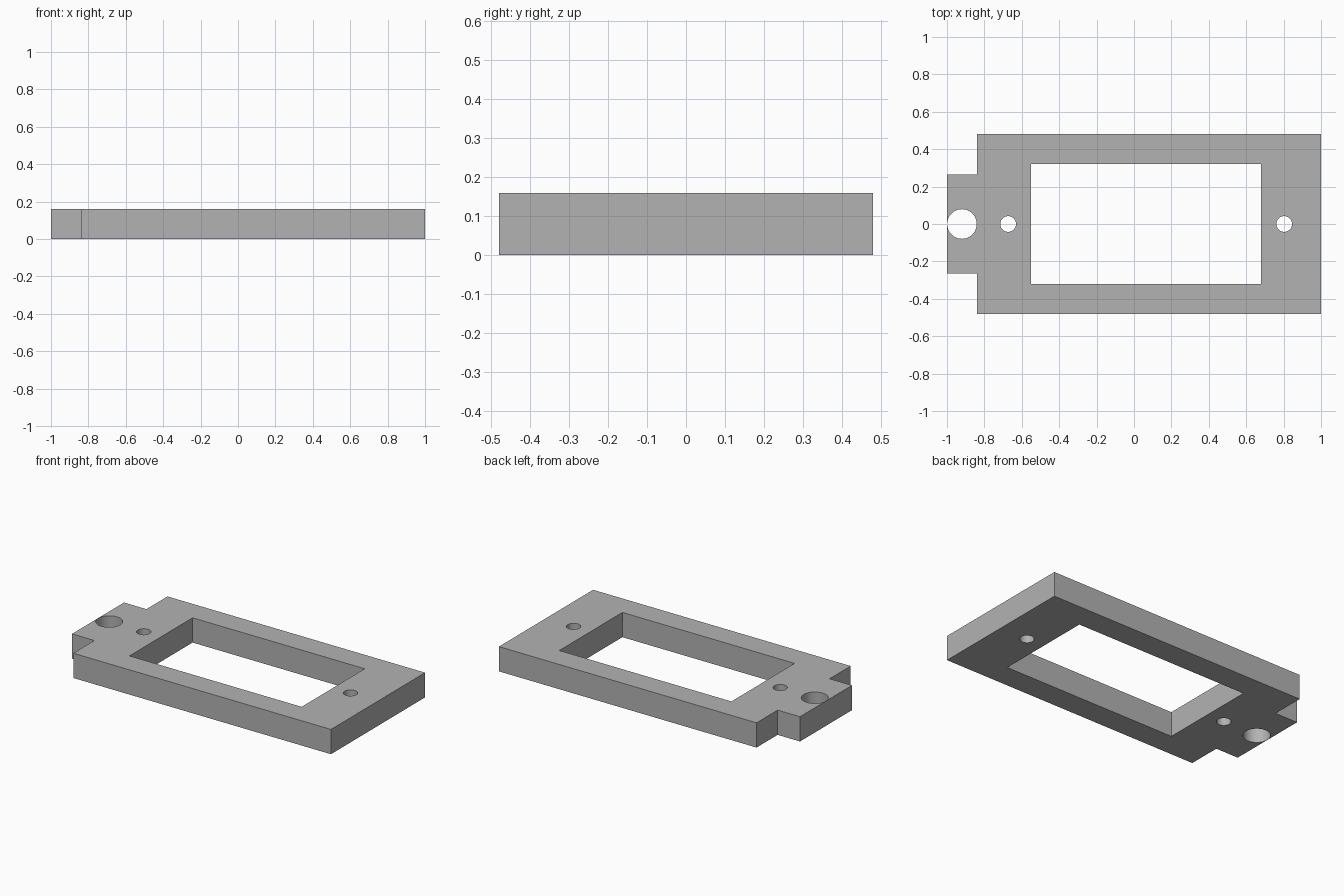
import bpy
import bmesh
from math import cos, sin, tau

cube = bpy.data.objects.get("Cube")
if cube:
    bpy.data.objects.remove(cube, do_unlink=True)

THICK = 0.16

grey = bpy.data.materials.new("plain grey")
grey.use_nodes = True
grey.diffuse_color = (0.45, 0.45, 0.45, 1)
grey.node_tree.nodes["Principled BSDF"].inputs["Base Color"].default_value = grey.diffuse_color


def prism(name, outline, z0, z1):
    """Extrude a flat outline between two heights."""
    bm = bmesh.new()
    base = bm.faces.new([bm.verts.new((x, y, z0)) for x, y in outline])
    top = bmesh.ops.extrude_face_region(bm, geom=[base], use_keep_orig=True)["geom"]
    verts = [v for v in top if isinstance(v, bmesh.types.BMVert)]
    bmesh.ops.translate(bm, verts=verts, vec=(0, 0, z1 - z0))
    bmesh.ops.recalc_face_normals(bm, faces=bm.faces)
    mesh = bpy.data.meshes.new(name)
    bm.to_mesh(mesh)
    bm.free()
    mesh.materials.append(grey)
    obj = bpy.data.objects.new(name, mesh)
    bpy.context.collection.objects.link(obj)
    return obj


def circle(x, radius, sides=48):
    return [(x + radius * cos(tau * i / sides), radius * sin(tau * i / sides))
            for i in range(sides)]


# Plate with a narrower tab on its right end
half = [(1, 0.48), (-0.84, 0.48), (-0.84, 0.265), (-1, 0.265)]
plate = prism("mounting_plate", half + [(x, -y) for x, y in reversed(half)], 0, THICK)

# Window, two screw holes and the larger tab hole
openings = {
    "window": [(-0.55, -0.322), (0.68, -0.322), (0.68, 0.322), (-0.55, 0.322)],
    "tab_hole": circle(-0.92, 0.079),
    "inner_screw_hole": circle(-0.673, 0.042),
    "outer_screw_hole": circle(0.803, 0.042),
}
bpy.context.view_layer.objects.active = plate
for name, outline in openings.items():
    cutter = prism(name + "_cutter", outline, -THICK, 2 * THICK)
    cutter.hide_render = True
    cut = plate.modifiers.new(name, "BOOLEAN")
    cut.operation = "DIFFERENCE"
    cut.solver = "EXACT"
    cut.object = cutter
    bpy.ops.object.modifier_apply(modifier=cut.name)
    bpy.data.objects.remove(cutter, do_unlink=True)

# Smooth hole walls, sharp plate edges
bpy.ops.object.select_all(action="DESELECT")
plate.select_set(True)
bpy.ops.object.shade_smooth_by_angle()
